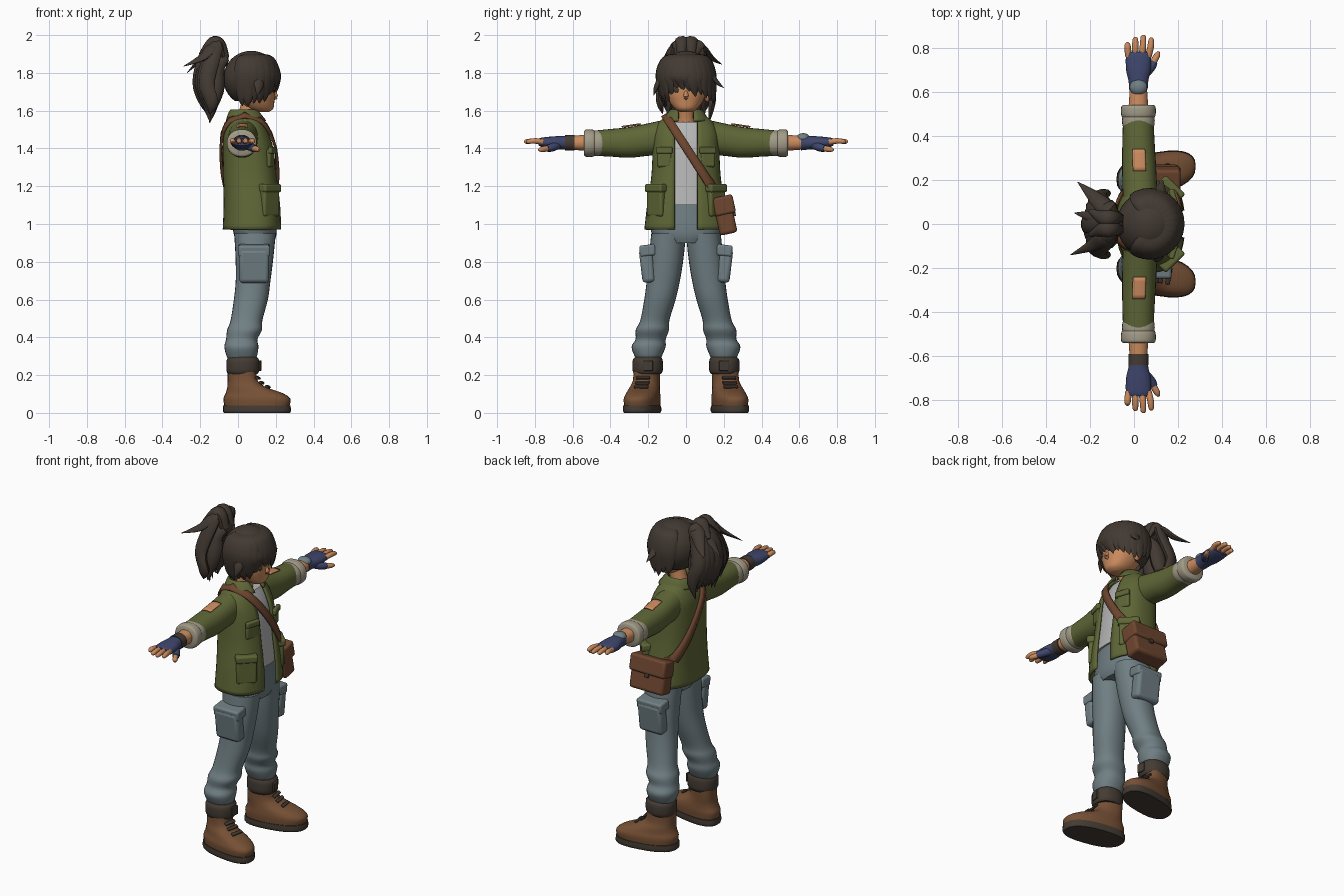
import bpy, bmesh, math, random
from mathutils import Vector

random.seed(4)
default_cube = bpy.data.objects.get("Cube")
if default_cube:
    bpy.data.objects.remove(default_cube, do_unlink=True)


# ---- materials ----
def material(name, *rgb):
    linear = [((c / 255 + 0.055) / 1.055) ** 2.4 for c in rgb] + [1]
    mat = bpy.data.materials.new(name)
    mat.use_nodes = True
    mat.diffuse_color = linear
    shader = next(n for n in mat.node_tree.nodes if n.type == 'BSDF_PRINCIPLED')
    shader.inputs["Base Color"].default_value = linear
    return mat


HAIR = material("dark brown hair", 66, 57, 50)
OLIVE = material("olive cloth", 94, 102, 54)
DENIM = material("grey blue denim", 112, 127, 132)
SKIN = material("warm skin", 203, 139, 94)
BOOT = material("boot leather", 118, 80, 53)
BAG = material("bag leather", 110, 70, 47)
DARK = material("dark leather", 68, 59, 51)
BEIGE = material("beige lining", 162, 155, 135)
NAVY = material("navy glove cloth", 62, 70, 108)
SHIRT = material("light grey shirt", 182, 182, 182)
made = []


# ---- mesh helpers ----
def finish(name, bm, mat, thickness=0, bevel=0):
    bmesh.ops.recalc_face_normals(bm, faces=bm.faces[:])
    mesh = bpy.data.meshes.new(name)
    bm.to_mesh(mesh)
    bm.free()
    mesh.materials.append(mat)
    obj = bpy.data.objects.new(name, mesh)
    bpy.context.collection.objects.link(obj)
    if thickness:
        mod = obj.modifiers.new("thickness", 'SOLIDIFY')
        mod.thickness, mod.offset = thickness, 0
    if bevel:
        mod = obj.modifiers.new("bevel", 'BEVEL')
        mod.width, mod.segments = bevel, 3
    made.append(obj)
    return obj


def skin_rings(name, rings, mat, closed=True, caps=True, loop=False, thickness=0):
    bm = bmesh.new()
    rows = [[bm.verts.new(p) for p in ring] for ring in rings]
    n = len(rows[0])
    pairs = list(zip(rows, rows[1:])) + ([(rows[-1], rows[0])] if loop else [])
    for a, b in pairs:
        for i in range(n if closed else n - 1):
            j = (i + 1) % n
            bm.faces.new((a[i], a[j], b[j], b[i]))
    if closed and caps:
        bm.faces.new(rows[0])
        bm.faces.new(rows[-1])
    return finish(name, bm, mat, thickness)


def smooth_path(points, steps=4):
    """Catmull-Rom through tuples of any length."""
    pts = [points[0]] + list(points) + [points[-1]]
    out = []
    for a, b, c, d in zip(pts, pts[1:], pts[2:], pts[3:]):
        for k in range(steps):
            t = k / steps
            out.append([q + 0.5 * t * (r - p + t * (2*p - 5*q + 4*r - s + t * (3*(q - r) + s - p)))
                        for p, q, r, s in zip(a, b, c, d)])
    return out + [list(points[-1])]


def super_point(angle, ru, rv, power):
    c, s = math.cos(angle), math.sin(angle)
    return (ru * math.copysign(abs(c) ** (2 / power), c), rv * math.copysign(abs(s) ** (2 / power), s))


def loft(name, sections, mat, axis='z', side=1, power=2.2, n=28, gap=0, arc=None, shear=0, thickness=0):
    """Sections are (height, centre u, centre v, radius u, radius v)."""
    rings = []
    for t, cu, cv, ru, rv in smooth_path(sections):
        start = math.asin(min(1, gap / rv) ** (power / 2))
        lo, hi = arc or (start, 2 * math.pi - start)
        count = n + 1 if (gap or arc) else n
        ring = []
        for i in range(count):
            u, v = super_point(lo + (hi - lo) * i / n, ru, rv, power)
            u, v = cu + u, cv + v
            ring.append((u, side * (v + shear * u), t) if axis == 'z' else (u, side * t, v))
        rings.append(ring)
    return skin_rings(name, rings, mat, closed=not (gap or arc), thickness=thickness)


def sweep(name, points, mat, centre=(0, 0, 0), flat=1.0, n=10):
    """Tapered tube through (x, y, z, radius), flattened toward the centre."""
    path = smooth_path(points, 5)
    spots = [Vector(p[:3]) for p in path]
    rings = []
    for i, p in enumerate(spots):
        tangent = spots[min(i + 1, len(spots) - 1)] - spots[max(i - 1, 0)]
        across = tangent.cross(p - Vector(centre)).normalized()
        out = across.cross(tangent).normalized()
        r = path[i][3]
        rings.append([p + across * r * math.cos(a) + out * r * flat * math.sin(a)
                      for a in (2 * math.pi * k / n for k in range(n))])
    return skin_rings(name, rings, mat)


def box(name, centre, size, mat, rot=(0, 0, 0), bevel=0.012):
    bm = bmesh.new()
    bmesh.ops.create_cube(bm, size=1)
    bmesh.ops.scale(bm, vec=size, verts=bm.verts)
    obj = finish(name, bm, mat, bevel=bevel)
    obj.location, obj.rotation_euler = centre, rot


def ball(name, centre, radii, mat, drop=None):
    bm = bmesh.new()
    bmesh.ops.create_uvsphere(bm, u_segments=32, v_segments=20, radius=1)
    bmesh.ops.scale(bm, vec=radii, verts=bm.verts)
    bmesh.ops.translate(bm, vec=centre, verts=bm.verts)
    if drop:
        bmesh.ops.delete(bm, geom=[v for v in bm.verts if drop(v.co)], context='VERTS')
    finish(name, bm, mat)


# ---- torso ----
TORSO = [(.97, .075, 0, .15, .215), (1.1, .075, 0, .145, .2), (1.25, .065, 0, .138, .178),
         (1.4, .055, 0, .13, .17), (1.48, .045, 0, .115, .165), (1.54, .04, 0, .09, .135),
         (1.58, .035, 0, .065, .08)]
loft("jacket_body", TORSO, OLIVE, power=2.5, n=40, gap=.06, thickness=.012)
loft("shirt", [(z, cx, 0, rx - .012, ry - .02) for z, cx, _, rx, ry in TORSO[1:-1]], SHIRT, power=2.5)
loft("jacket_collar", [(1.56, .04, 0, .065, .075), (1.6, .033, 0, .072, .082), (1.545, .045, 0, .105, .118)],
     OLIVE, gap=.04, thickness=.01)
loft("trouser_hips", [(.9, .09, 0, .1, .13), (.96, .09, 0, .115, .185), (1.1, .075, 0, .122, .175)], DENIM)
sweep("neck", [(.03, 0, 1.47, .062), (.045, 0, 1.56, .05), (.07, 0, 1.66, .05)], SKIN, centre=(1, 0, 1))

# ---- paired parts: sides are the figure's own ----
for s, label in ((1, "left_"), (-1, "right_")):
    # jacket pockets and front edge
    box(label + "chest_pocket", (.172, s * .115, 1.35), (.025, .08, .1), OLIVE, (0, 0, s * .3))
    box(label + "chest_flap", (.181, s * .115, 1.39), (.025, .09, .035), OLIVE, (0, 0, s * .3), .008)
    box(label + "hip_pocket", (.165, s * .155, 1.12), (.05, .115, .16), OLIVE, (0, 0, s * .8))
    box(label + "hip_flap", (.17, s * .159, 1.19), (.055, .125, .045), OLIVE, (0, 0, s * .8))

    # sleeve, rolled cuff and elbow patch
    sleeve = [(.08, .03, 1.465, .08, .095), (.2, .025, 1.447, .078, .086), (.3, .022, 1.432, .076, .081),
              (.4, .02, 1.43, .072, .073), (.47, .02, 1.428, .07, .068)]
    loft(label + "sleeve", sleeve, OLIVE, 'y', s)
    loft(label + "sleeve_patch", [(.24, .025, 1.443, .082, .088), (.34, .022, 1.434, .08, .082)], SKIN, 'y', s,
         n=8, arc=(1.25, 1.9), thickness=.006)
    for part, y, r in (("inner_cuff", .465, .073), ("outer_cuff", .51, .078)):
        loft(label + part, [(y - .03, .02, 1.428, r - .008, r - .014), (y - .015, .02, 1.428, r, r - .006),
                            (y + .02, .02, 1.428, r, r - .006), (y + .03, .02, 1.428, r - .01, r - .016)],
             BEIGE, 'y', s)

    # forearm, glove and fingers
    loft(label + "forearm", [(.48, .02, 1.43, .048, .046), (.63, .02, 1.43, .038, .035)], SKIN, 'y', s)
    loft(label + "glove", [(.61, .02, 1.43, .042, .04), (.65, .02, 1.43, .045, .036), (.7, .02, 1.43, .056, .034),
                           (.76, .02, 1.432, .057, .026), (.78, .02, 1.434, .052, .018)], NAVY, 'y', s)
    for i, tip in enumerate((.825, .848, .857, .845)):
        x = .03 * i - .025
        sweep(label + "finger", [(x, s * .76, 1.434, .015), (x * 1.15, s * .8, 1.44, .015),
                                 (x * 1.2, s * (tip - .01), 1.436, .012), (x * 1.2, s * tip, 1.434, .004)], SKIN)
    sweep(label + "thumb_sleeve", [(.04, s * .67, 1.42, .022), (.075, s * .71, 1.405, .022),
                                   (.09, s * .735, 1.4, .018)], NAVY)
    sweep(label + "thumb", [(.085, s * .73, 1.4, .016), (.105, s * .765, 1.395, .014),
                            (.112, s * .782, 1.392, .005)], SKIN)

    # trouser leg with bunched folds
    loft(label + "trouser_leg",
         [(.27, .02, .2, .06, .055), (.3, .02, .2, .08, .072), (.35, .018, .198, .09, .09), (.39, .02, .187, .083, .08),
          (.44, .035, .178, .092, .088), (.49, .045, .165, .084, .077), (.6, .068, .138, .09, .083),
          (.7, .08, .12, .092, .088), (.82, .087, .105, .1, .092), (.95, .09, .092, .11, .092)], DENIM, side=s)
    box(label + "cargo_pocket", (.085, s * .205, .78), (.16, .07, .18), DENIM, (s * -.12, 0, 0), .02)
    box(label + "cargo_flap", (.085, s * .203, .86), (.17, .085, .06), DENIM, (s * -.12, 0, 0))

    # boot
    loft(label + "boot_sole", [(0, .1, .215, .175, .088), (.012, .1, .215, .18, .093), (.04, .1, .215, .178, .092)],
         DARK, side=s, power=2.5, shear=.17)
    loft(label + "boot", [(.035, .1, .215, .172, .088), (.075, .1, .215, .177, .09), (.105, .085, .212, .15, .084),
                          (.135, .048, .21, .105, .077), (.17, .025, .205, .08, .07), (.24, .02, .203, .075, .068)],
         BOOT, side=s, power=2.4, shear=.17)
    loft(label + "boot_cuff", [(.205, .025, .203, .078, .07), (.225, .026, .203, .087, .08),
                               (.275, .026, .203, .087, .08), (.295, .025, .2, .075, .07)], DARK, side=s)
    box(label + "cuff_buckle", (.115, s * .2, .25), (.012, .05, .055), DARK, (0, 0, s * .17), .004)
    for x, z in ((.105, .185), (.125, .16), (.158, .138)):
        box(label + "boot_lace", (x, s * (.21 + .17 * x), z), (.02, .075, .012), DARK, (0, .6, s * .17), .004)

loft("right_wristband", [(.59, .02, 1.43, .046, .042), (.64, .02, 1.43, .046, .042)], DARK, 'y', -1)
ball("left_wrist_pad", (.02, .62, 1.455), (.04, .036, .026), DENIM)


# ---- satchel with strap following the jacket ----
def jacket_x(y, z, face):
    for a, b in zip(TORSO, TORSO[1:]):
        if z <= b[0] or b is TORSO[-1]:
            t = min(1, (z - a[0]) / (b[0] - a[0]))
            cx, rx, ry = (a[k] + t * (b[k] - a[k]) for k in (1, 3, 4))
            return cx + face * ((rx + .012) * max(0, 1 - abs(y / (ry + .008)) ** 2.5) ** .4 + .004)


strap = []
for face in (1, -1):
    steps = [i / 16 for i in range(17)]
    for t in steps if face > 0 else reversed(steps):
        y, z = .28 * t - .11, 1.575 - .43 * t
        strap.append([(jacket_x(y + w, z + .6 * w, face), y + w, z + .6 * w) for w in (-.019, 0, .019)])
skin_rings("satchel_strap", strap, BAG, closed=False, loop=True, thickness=.014)
box("satchel", (.09, .205, 1.045), (.23, .095, .2), BAG, (.22, 0, 0), .018)
box("satchel_flap", (.09, .2, 1.098), (.242, .112, .1), BAG, (.22, 0, 0), .014)
box("satchel_clasp", (.09, .251, 1.06), (.03, .02, .04), DARK, (.22, 0, 0), .004)

# ---- head ----
loft("head", [(1.592, .135, 0, .025, .03), (1.61, .118, 0, .068, .06), (1.65, .1, 0, .093, .09),
              (1.7, .09, 0, .108, .108), (1.78, .08, 0, .112, .11), (1.86, .07, 0, .07, .07)], SKIN)
sweep("nose", [(.185, 0, 1.71, .008), (.2, 0, 1.675, .013), (.19, 0, 1.662, .006)], SKIN)
for s, label in ((1, "left_"), (-1, "right_")):
    ball(label + "ear", (.075, s * .112, 1.68), (.024, .014, .035), SKIN)
    ball(label + "eye", (.186, s * .045, 1.708), (.008, .02, .014), DARK)

# ---- hair cap, fringe and loose side locks ----
CROWN = (.07, 0, 1.77)
ball("hair_cap", CROWN, (.148, .15, .147), HAIR,
     lambda p: p.z < 1.65 or (p.x > .09 and p.z < 1.75))
for i in range(17):
    a = math.radians(-112 + 14 * i)
    c, s = math.cos(a), math.sin(a)
    tip = 1.685 - .05 * (1 - max(0, c)) + random.uniform(-.02, .025)
    sweep("fringe_lock", [(.07 + .05 * c, .05 * s, 1.895, .02), (.07 + .11 * c, .115 * s, 1.872, .04),
                          (.07 + .145 * c, .148 * s, 1.79, .038), (.07 + .138 * c, .14 * s + .01, tip + .05, .026),
                          (.07 + .125 * c, .13 * s + .02, tip, .002)], HAIR, CROWN, .35)
sweep("left_flick", [(.1, .12, 1.82, .03), (.12, .155, 1.76, .025), (.13, .2, 1.72, .002)], HAIR, CROWN, .5)
sweep("right_flick", [(.1, -.12, 1.8, .03), (.11, -.155, 1.73, .025), (.1, -.172, 1.68, .002)], HAIR, CROWN, .5)

# ---- ponytail ----
ball("ponytail_tie", (-.085, 0, 1.87), (.035, .045, .045), DARK)
TAIL = (-.13, 0, 1.75)
for i in range(9):
    y = .034 * (i - 4)
    back = -.215 + abs(y) * .35
    low = 1.545 + random.uniform(-.015, .05)
    sweep("ponytail_lock", [(-.07, .2 * y, 1.87, .02), (-.11, .4 * y + .01, 1.95, .042),
                            (back + .025, .65 * y, 1.86, .046), (back, .9 * y, 1.74, .044),
                            (back + .03, y, 1.64, .034), (-.15, y * .9, low, .002)], HAIR, TAIL, .6)
for y in (-.06, .0, .06):
    sweep("ponytail_inner_lock", [(-.07, y * .4, 1.88, .03), (-.115, y * .8, 1.82, .045), (-.12, y * 1.3, 1.7, .045),
                                  (-.14, y * 1.6, 1.57, .004)], HAIR, TAIL, .8)
for y, x, z in ((.19, -.255, 1.845), (-.14, -.288, 1.835), (.05, -.27, 1.8)):
    sweep("ponytail_flick", [(-.08, .1 * y, 1.9, .02), (-.13, .4 * y, 1.935, .04), (-.19, .7 * y, 1.88, .028),
                             (x, y, z, .002)], HAIR, TAIL, .5)
for y in (-.025, .03):
    sweep("ponytail_crest", [(-.06, y, 1.88, .02), (-.09, y, 1.955, .032), (-.135, y, 1.965, .036),
                             (-.2, y * 2, 1.9, .01)], HAIR, TAIL, .7)

# ---- smooth shading with sharp creases ----
bpy.ops.object.select_all(action='DESELECT')
for obj in made:
    obj.select_set(True)
bpy.context.view_layer.objects.active = made[0]
bpy.ops.object.shade_smooth_by_angle(angle=math.radians(40))
